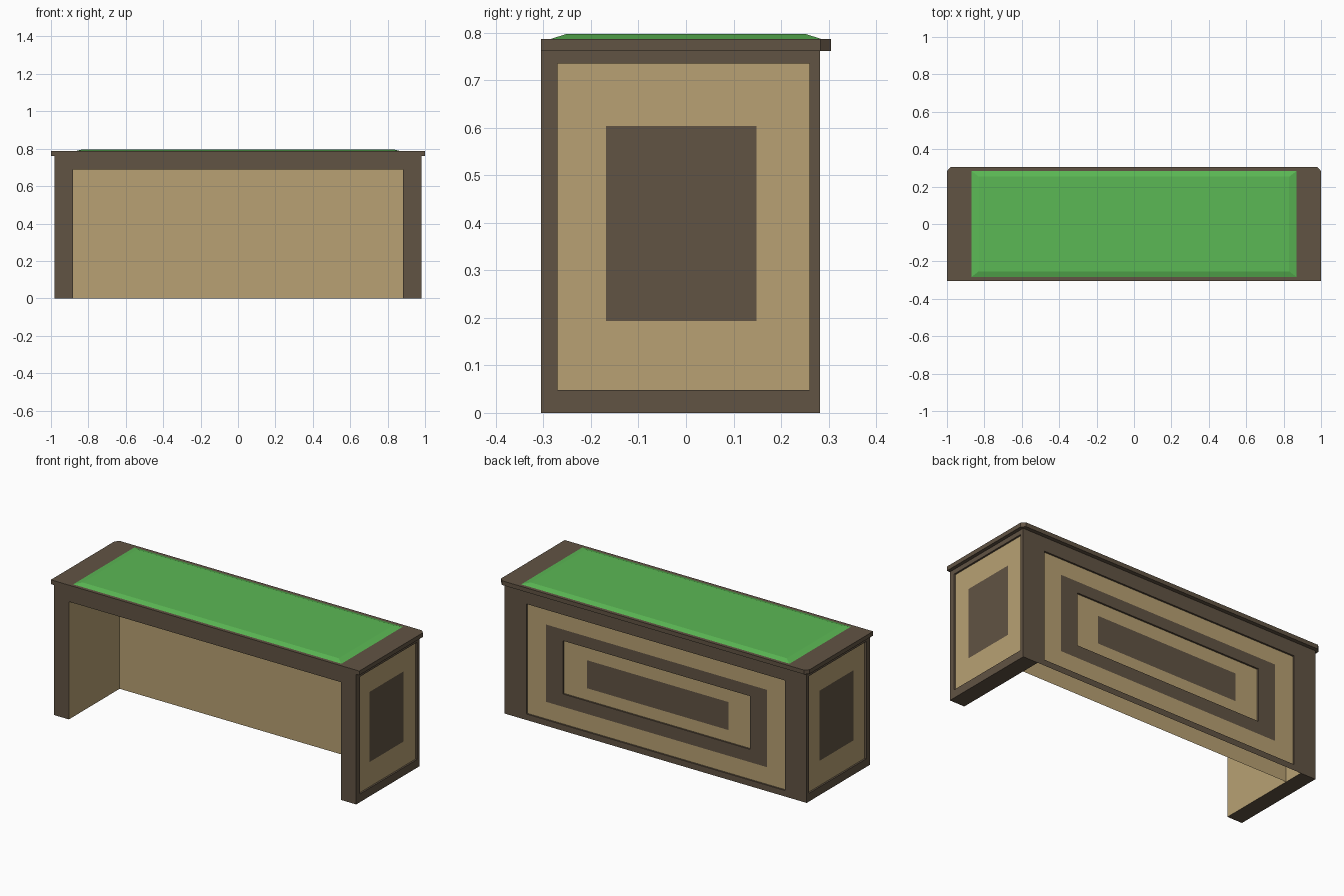
import bpy
import bmesh
from mathutils import Vector

if "Cube" in bpy.data.objects:
    bpy.data.objects.remove(bpy.data.objects["Cube"])


def material(name, rgb):
    m = bpy.data.materials.new(name)
    m.diffuse_color = (*rgb, 1)
    m.use_nodes = True
    m.node_tree.nodes["Principled BSDF"].inputs["Base Color"].default_value = m.diffuse_color
    return m


DARK = material("dark_wood", (0.12, 0.087, 0.057))
TAN = material("light_wood", (0.479, 0.356, 0.172))
GREEN = material("green_inlay", (0.105, 0.48, 0.09))

BODY_X, FRONT, BACK, BODY_Z = 0.98, -0.305, 0.282, 0.762
INNER_X, INNER_BACK, INNER_Z = 0.883, 0.165, 0.69


def finish(name, bm, mats, mirror=False):
    me = bpy.data.meshes.new(name)
    bm.to_mesh(me)
    bm.free()
    ob = bpy.data.objects.new(name, me)
    bpy.context.collection.objects.link(ob)
    for m in mats:
        me.materials.append(m)
    if mirror:
        ob.modifiers.new("mirror", 'MIRROR').use_axis[0] = True
    return ob


def sheets(name, faces, mat, mirror=False):
    """Flat faces, each given as (points, outward direction)."""
    bm = bmesh.new()
    for pts, out in faces:
        f = bm.faces.new([bm.verts.new(p) for p in pts])
        f.normal_update()
        if f.normal.dot(Vector(out)) < 0:
            f.normal_flip()
    return finish(name, bm, [mat], mirror)


def nested_panel(name, place, rects, mirror=False):
    """Concentric rectangles (u0, u1, v0, v1, depth), dark and tan in turn."""
    bm = bmesh.new()

    def loop(r, depth):
        u0, u1, v0, v1 = r[:4]
        return [bm.verts.new(place(u, v, depth))
                for u, v in ((u0, v0), (u1, v0), (u1, v1), (u0, v1))]

    def bridge(a, b, mat):
        for i in range(4):
            j = (i + 1) % 4
            bm.faces.new((a[i], a[j], b[j], b[i])).material_index = mat

    cur = loop(rects[0], rects[0][4])
    for i in range(len(rects) - 1):
        here, nxt = rects[i], rects[i + 1]
        edge = loop(nxt, here[4])
        bridge(cur, edge, i % 2)
        if nxt[4] != here[4]:
            cur = loop(nxt, nxt[4])
            bridge(edge, cur, i % 2)
        else:
            cur = edge
    bm.faces.new(cur).material_index = (len(rects) - 1) % 2
    return finish(name, bm, [DARK, TAN], mirror)


def prism(name, bottom, top, z0, z1, mat):
    bm = bmesh.new()
    a = [bm.verts.new((x, y, z0)) for x, y in bottom]
    b = [bm.verts.new((x, y, z1)) for x, y in top]
    n = len(a)
    bm.faces.new(a[::-1])
    bm.faces.new(b)
    for i in range(n):
        j = (i + 1) % n
        bm.faces.new((a[i], a[j], b[j], b[i]))
    return finish(name, bm, [mat])


def rect(x, y):
    return [(-x, -y), (x, -y), (x, y), (-x, y)]


# Back with stepped concentric panels
nested_panel("back_panel", lambda u, v, d: (-u, BACK - d, v), [
    (-BODY_X, BODY_X, 0, BODY_Z, 0),
    (-0.838, 0.838, 0.035, 0.68, 0.01),
    (-0.717, 0.717, 0.135, 0.588, 0.01),
    (-0.607, 0.607, 0.21, 0.522, 0.02),
    (-0.46, 0.46, 0.28, 0.444, 0.02)])

# Both sides with recessed panels
nested_panel("side_panels", lambda u, v, d: (BODY_X - d, u, v), [
    (FRONT, BACK, 0, BODY_Z, 0),
    (-0.27, 0.26, 0.048, 0.735, 0.01),
    (-0.168, 0.148, 0.193, 0.604, 0.01)], mirror=True)

# Front frame around the knee space
sheets("front_frame", [([
    (-BODY_X, FRONT, 0), (-INNER_X, FRONT, 0), (-INNER_X, FRONT, INNER_Z),
    (INNER_X, FRONT, INNER_Z), (INNER_X, FRONT, 0), (BODY_X, FRONT, 0),
    (BODY_X, FRONT, BODY_Z), (-BODY_X, FRONT, BODY_Z)], (0, -1, 0))], DARK)

# Undersides of the two legs
sheets("leg_undersides", [([
    (INNER_X, FRONT, 0), (BODY_X, FRONT, 0),
    (BODY_X, BACK, 0), (INNER_X, BACK, 0)], (0, 0, -1))], DARK, mirror=True)

# Inner leg faces, running through to the back
sheets("inner_sides", [([
    (INNER_X, FRONT, 0), (INNER_X, BACK, 0),
    (INNER_X, BACK, INNER_Z), (INNER_X, FRONT, INNER_Z)], (-1, 0, 0))],
    TAN, mirror=True)

# Inner back wall and ceiling of the knee space
sheets("inner_lining", [
    ([(-INNER_X, INNER_BACK, 0), (INNER_X, INNER_BACK, 0),
      (INNER_X, INNER_BACK, INNER_Z), (-INNER_X, INNER_BACK, INNER_Z)],
     (0, -1, 0)),
    ([(-INNER_X, FRONT, INNER_Z), (INNER_X, FRONT, INNER_Z),
      (INNER_X, INNER_BACK, INNER_Z), (-INNER_X, INNER_BACK, INNER_Z)],
     (0, 0, -1))], TAN)

# Desk top with clipped back corners
top = [(-1, FRONT), (1, FRONT), (1, 0.283), (0.98, 0.305),
       (-0.98, 0.305), (-1, 0.283)]
prism("desk_top", top, top, BODY_Z, 0.787, DARK)

# Bevelled writing surface
prism("writing_surface", rect(0.87, 0.284), rect(0.83, 0.253),
      0.787, 0.797, GREEN)
